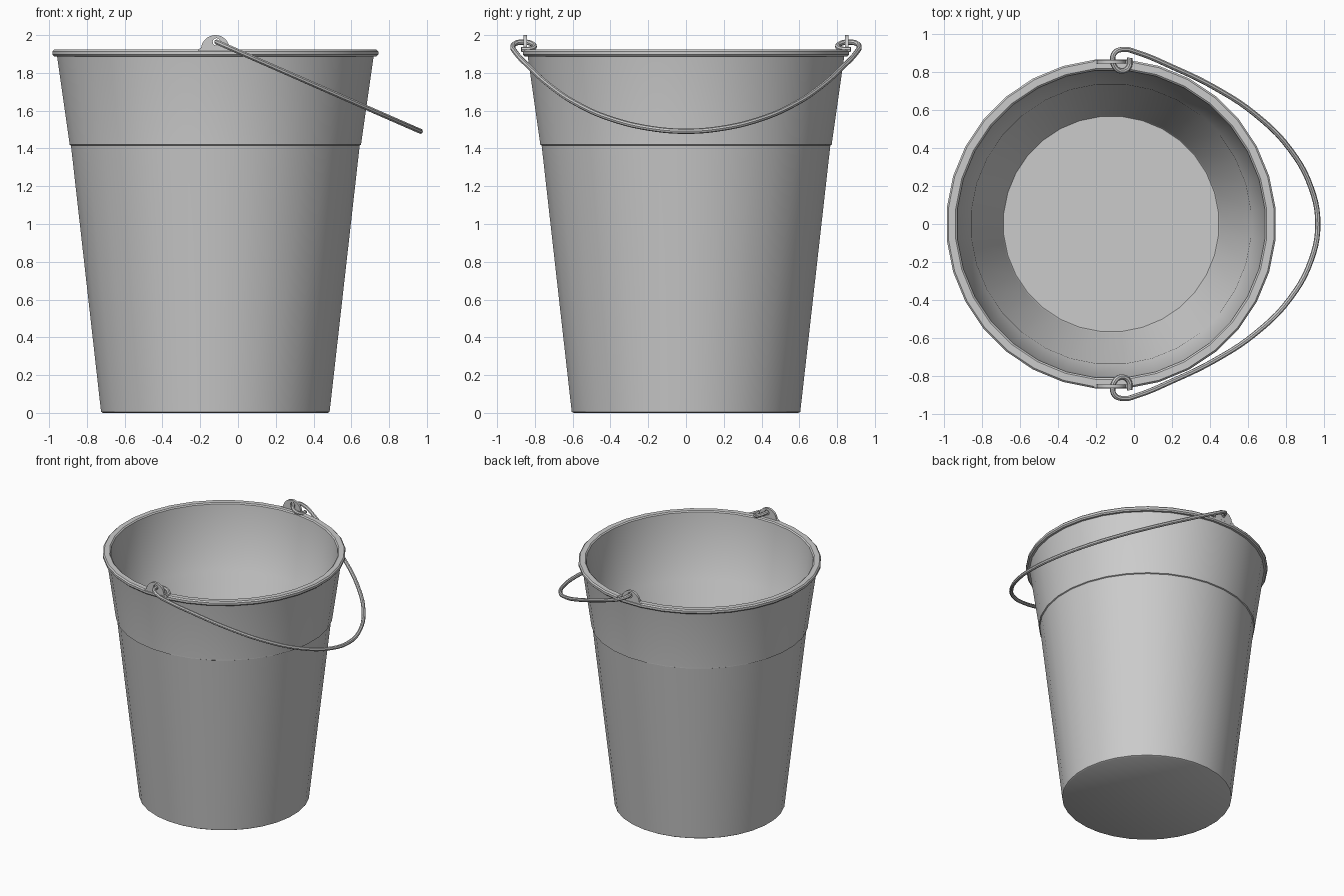
import bpy, bmesh, math

if "Cube" in bpy.data.objects:
    bpy.data.objects.remove(bpy.data.objects["Cube"])

CX = -0.12      # bucket axis
SIDES = 32


def lathe(name, profile):
    """Revolve (radius, z) points around the bucket axis; ends lie on the axis."""
    bm = bmesh.new()
    rings = []
    for r, z in profile:
        ring = []
        for i in range(SIDES):
            a = 2 * math.pi * (i + 0.5) / SIDES
            ring.append(bm.verts.new((CX + r * math.cos(a), r * math.sin(a), z)))
        rings.append(ring)
    for a, b in zip(rings, rings[1:]):
        for i in range(SIDES):
            j = (i + 1) % SIDES
            bm.faces.new((a[i], a[j], b[j], b[i]))
    bm.faces.new(rings[0][::-1])
    bm.faces.new(rings[-1])
    bmesh.ops.recalc_face_normals(bm, faces=bm.faces)
    me = bpy.data.meshes.new(name)
    bm.to_mesh(me)
    bm.free()
    ob = bpy.data.objects.new(name, me)
    bpy.context.collection.objects.link(ob)
    return ob


def finish(ob, to_mesh=False):
    bpy.ops.object.select_all(action='DESELECT')
    ob.select_set(True)
    bpy.context.view_layer.objects.active = ob
    if to_mesh:
        bpy.ops.object.convert(target='MESH')
        ob = bpy.context.object
    bpy.ops.object.shade_smooth_by_angle(angle=math.radians(35))
    return ob


def curve_object(name, dims):
    cu = bpy.data.curves.new(name, 'CURVE')
    cu.dimensions = dims
    ob = bpy.data.objects.new(name, cu)
    bpy.context.collection.objects.link(ob)
    return ob, cu


# Bucket shell: outside with step, rolled rim, inside wall and floor
finish(lathe("bucket_body", [
    (0.598, 0.0), (0.608, 0.006), (0.609, 0.015),
    (0.768, 1.416), (0.776, 1.420), (0.776, 1.428),
    (0.842, 1.888), (0.858, 1.888), (0.867, 1.897), (0.867, 1.914),
    (0.858, 1.923), (0.820, 1.923), (0.811, 1.915), (0.808, 1.890),
    (0.745, 1.425), (0.737, 1.415), (0.574, 0.030), (0.567, 0.022),
]))

# Ears: thin domed plates with a hole for the handle
outline = [(-0.09, -0.025), (0.09, -0.025), (0.09, 0.002), (0.075, 0.012)]
outline += [(0.076 * math.cos(math.radians(a)), 0.076 * math.sin(math.radians(a)) + 0.002)
            for a in range(20, 161, 10)]
outline += [(-0.075, 0.012), (-0.09, 0.002)]
hole = [(0.006 + 0.02 * math.cos(k * math.pi / 6), 0.042 + 0.02 * math.sin(k * math.pi / 6))
        for k in range(12)]
for side, label in ((1, "back"), (-1, "front")):
    ob, cu = curve_object("handle_ear_" + label, '2D')
    cu.fill_mode = 'BOTH'
    cu.extrude = 0.009
    for pts in (outline, hole):
        sp = cu.splines.new('POLY')
        sp.points.add(len(pts) - 1)
        for p, (x, y) in zip(sp.points, pts):
            p.co = (x, y, 0, 1)
        sp.use_cyclic_u = True
    ob.rotation_euler = (math.pi / 2, 0, 0)
    ob.location = (CX, side * 0.852, 1.922)
    finish(ob, True)

# Wire handle: hooked ends through the ears, hanging down to the right
half = [(-0.022, 0.872), (-0.027, 0.825), (-0.06, 0.803), (-0.097, 0.82),
        (-0.112, 0.86), (-0.102, 0.898), (-0.055, 0.917), (0.01, 0.903),
        (0.2, 0.825), (0.42, 0.718), (0.64, 0.573), (0.82, 0.391), (0.93, 0.19)]
path = half + [(0.965, 0.0)] + [(x, -y) for x, y in reversed(half)]
ob, cu = curve_object("wire_handle", '3D')
cu.bevel_depth = 0.014
cu.bevel_resolution = 2
cu.resolution_u = 5
cu.use_fill_caps = True
sp = cu.splines.new('BEZIER')
sp.bezier_points.add(len(path) - 1)
for p, (x, y) in zip(sp.bezier_points, path):
    p.co = (x, y, 1.962 - 0.438 * (x + 0.11))
    p.handle_left_type = p.handle_right_type = 'AUTO'
finish(ob, True)
